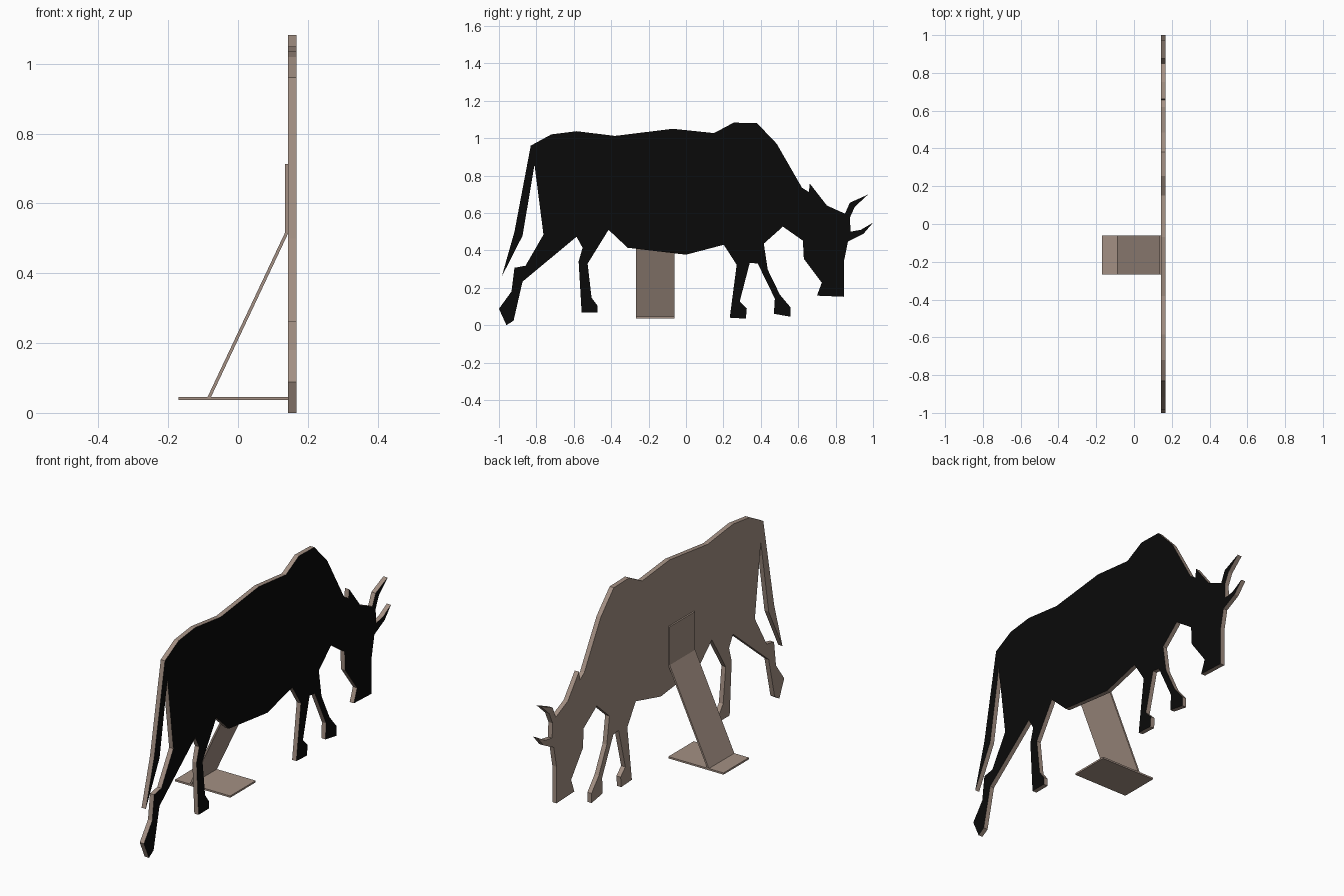
import bpy, bmesh


def material(name, rgb):
    m = bpy.data.materials.new(name)
    m.diffuse_color = (*rgb, 1)
    return m


BROWN = material("grey brown board", (0.37, 0.28, 0.23))
BLACK = material("black paint", (0.003, 0.003, 0.003))


def extrude(name, points, offset, mats):
    """Extrude a closed 3D polygon along offset; n-gon caps."""
    bm = bmesh.new()
    face = bm.faces.new([bm.verts.new(p) for p in points])
    geom = bmesh.ops.extrude_face_region(bm, geom=[face], use_keep_orig=True)["geom"]
    bmesh.ops.translate(bm, vec=offset,
                        verts=[v for v in geom if isinstance(v, bmesh.types.BMVert)])
    bmesh.ops.recalc_face_normals(bm, faces=bm.faces[:])
    bm.normal_update()
    # second material only on the face looking towards +x
    if len(mats) > 1:
        for f in bm.faces:
            f.material_index = int(f.normal.x > 0.9 and len(f.verts) > 4)
    me = bpy.data.meshes.new(name)
    bm.to_mesh(me)
    bm.free()
    for m in mats:
        me.materials.append(m)
    ob = bpy.data.objects.new(name, me)
    bpy.context.collection.objects.link(ob)
    return ob


# Grazing cow outline (y, z): tail, back, head and horns, legs and belly
OUTLINE = [
    (-.985, .26), (-.917, .50), (-.83, .96), (-.72, 1.02), (-.585, 1.037),
    (-.38, 1.012), (-.07, 1.05), (.15, 1.027), (.255, 1.083), (.38, 1.08),
    (.485, .97), (.62, .735), (.657, .712), (.662, .757), (.753, .64),
    (.85, .596), (.876, .655), (.973, .698), (.903, .634), (.876, .575),
    (.88, .50), (.935, .51), (1.0, .548), (.95, .49), (.866, .447),
    (.844, .34), (.844, .152), (.70, .158), (.726, .227), (.63, .355),
    (.625, .452), (.518, .527), (.416, .436), (.437, .297), (.502, .163),
    (.56, .094), (.56, .045), (.47, .061), (.475, .142), (.384, .329),
    (.341, .334), (.287, .126), (.325, .088), (.32, .035), (.234, .04),
    (.271, .323), (.202, .43), (0, .377), (-.312, .414), (-.414, .51),
    (-.526, .329), (-.505, .147), (-.473, .104), (-.473, .067), (-.558, .067),
    (-.574, .34), (-.553, .414), (-.585, .473), (-.874, .233), (-.922, .024),
    (-.96, 0), (-1.0, .088), (-.933, .18), (-.917, .307), (-.858, .318),
    (-.762, .484), (-.81, .858), (-.874, .478),
]
extrude("cow_silhouette", [(.143, y, z) for y, z in OUTLINE], (.024, 0, 0), [BROWN, BLACK])

# Folded stand: tab on the back, sloping strut, and flat foot plate
Y0, WIDTH = -.267, .206
STRUT = [(.143, .713), (.135, .713), (.135, .517), (-.087, .046), (-.077, .046), (.143, .513)]
FOOT = [(-.17, .037), (.143, .037), (.143, .046), (-.17, .046)]
extrude("stand_strut", [(x, Y0, z) for x, z in STRUT], (0, WIDTH, 0), [BROWN])
extrude("stand_foot", [(x, Y0, z) for x, z in FOOT], (0, WIDTH, 0), [BROWN])
